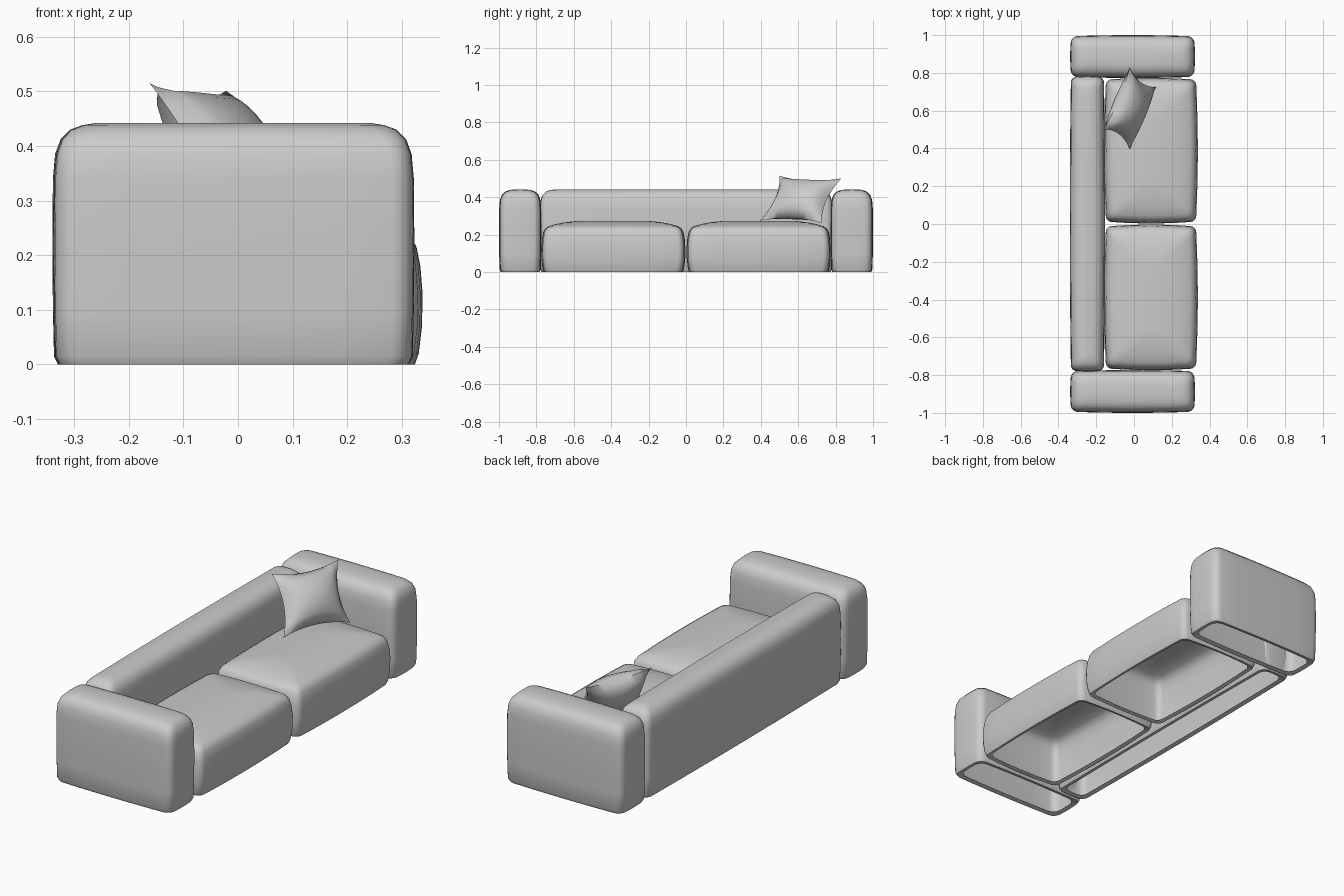
import bpy, bmesh, math
from mathutils import Vector

if "Cube" in bpy.data.objects:
    bpy.data.objects.remove(bpy.data.objects["Cube"])


def finish(name, bm, angle):
    bmesh.ops.recalc_face_normals(bm, faces=bm.faces)
    mesh = bpy.data.meshes.new(name)
    bm.to_mesh(mesh)
    bm.free()
    ob = bpy.data.objects.new(name, mesh)
    bpy.context.collection.objects.link(ob)
    bpy.ops.object.select_all(action='DESELECT')
    ob.select_set(True)
    bpy.context.view_layer.objects.active = ob
    bpy.ops.object.shade_smooth_by_angle(angle=math.radians(angle))
    return ob


def ring(hx, hy, r, bow, side=6, corner=4):
    """Rounded rectangle with softly bowed sides."""
    r = min(r, 0.9 * min(hx, hy))
    arcs = []
    for k, (sx, sy) in enumerate([(1, 1), (-1, 1), (-1, -1), (1, -1)]):
        arcs.append([Vector((sx * (hx - r) + r * math.cos(a), sy * (hy - r) + r * math.sin(a)))
                     for a in [(k + i / corner) * math.pi / 2 for i in range(corner + 1)]])
    pts = []
    for k, arc in enumerate(arcs):
        nxt = arcs[(k + 1) % 4][0]
        pts += arc + [arc[-1].lerp(nxt, i / side) for i in range(1, side)]
    return [(x - bow * (x / hx) * (y / hy) ** 2, y - bow * (y / hy) * (x / hx) ** 2)
            for x, y in pts]


def upholstered_block(name, x0, x1, y0, y1, profile, r=0.03, bow=0.006):
    """Loft of (inset, height) rings, closed on top and open underneath."""
    bm = bmesh.new()
    cx, cy, hx, hy = (x0 + x1) / 2, (y0 + y1) / 2, (x1 - x0) / 2, (y1 - y0) / 2
    rings = [[bm.verts.new((cx + x, cy + y, z)) for x, y in ring(hx - d, hy - d, r, bow)]
             for d, z in profile]
    n = len(rings[0])
    for a, b in zip(rings, rings[1:]):
        for i in range(n):
            j = (i + 1) % n
            bm.faces.new((a[i], a[j], b[j], b[i]))
    bm.faces.new(rings[-1])
    return finish(name, bm, 50)


tall = [(0.032, 0.006), (0.01, 0.0), (0.003, 0.015), (0.001, 0.1), (0, 0.22), (0.001, 0.34),
        (0.005, 0.385), (0.015, 0.412), (0.033, 0.43), (0.055, 0.438), (0.08, 0.442)]
low = [(0.032, 0.006), (0.014, 0.0), (0.007, 0.02), (0.001, 0.07), (0, 0.13), (0.004, 0.18),
       (0.011, 0.215), (0.022, 0.234), (0.04, 0.245), (0.075, 0.256), (0.12, 0.265),
       (0.18, 0.272), (0.23, 0.274)]

# arms and seats, one pair per side
for side, s in (("left", -1), ("right", 1)):
    ya, yb = sorted((s * 0.773, s * 1.0))
    upholstered_block(side + "_arm", -0.338, 0.323, ya, yb, tall, r=0.035)
    ya, yb = sorted((s * 0.003, s * 0.774))
    upholstered_block(side + "_seat", -0.158, 0.338, ya, yb, low, bow=0.01)

# backrest
upholstered_block("backrest", -0.34, -0.153, -0.782, 0.784, tall)

# throw pillow: puffed square with pinched edges and pointed corners
centre = Vector((-0.022, 0.613, 0.388))
u, v = Vector((0.07, 0.165, -0.007)), Vector((-0.07, 0.053, 0.12))
normal = u.cross(v).normalized()
bm = bmesh.new()
N = 12
for face in (1, -1):
    grid = []
    for i in range(N + 1):
        row = []
        for j in range(N + 1):
            a, b = 2 * i / N - 1, 2 * j / N - 1
            pa, pb = a * (1 - 0.17 * (1 - b * b)), b * (1 - 0.17 * (1 - a * a))
            puff = 0.078 * max(0, (1 - a * a) * (1 - b * b)) ** 0.55
            row.append(bm.verts.new(centre + u * pa + v * pb + normal * face * puff))
        grid.append(row)
    for i in range(N):
        for j in range(N):
            bm.faces.new((grid[i][j], grid[i + 1][j], grid[i + 1][j + 1], grid[i][j + 1]))
bmesh.ops.remove_doubles(bm, verts=bm.verts, dist=0.0005)
finish("throw_pillow", bm, 60)
